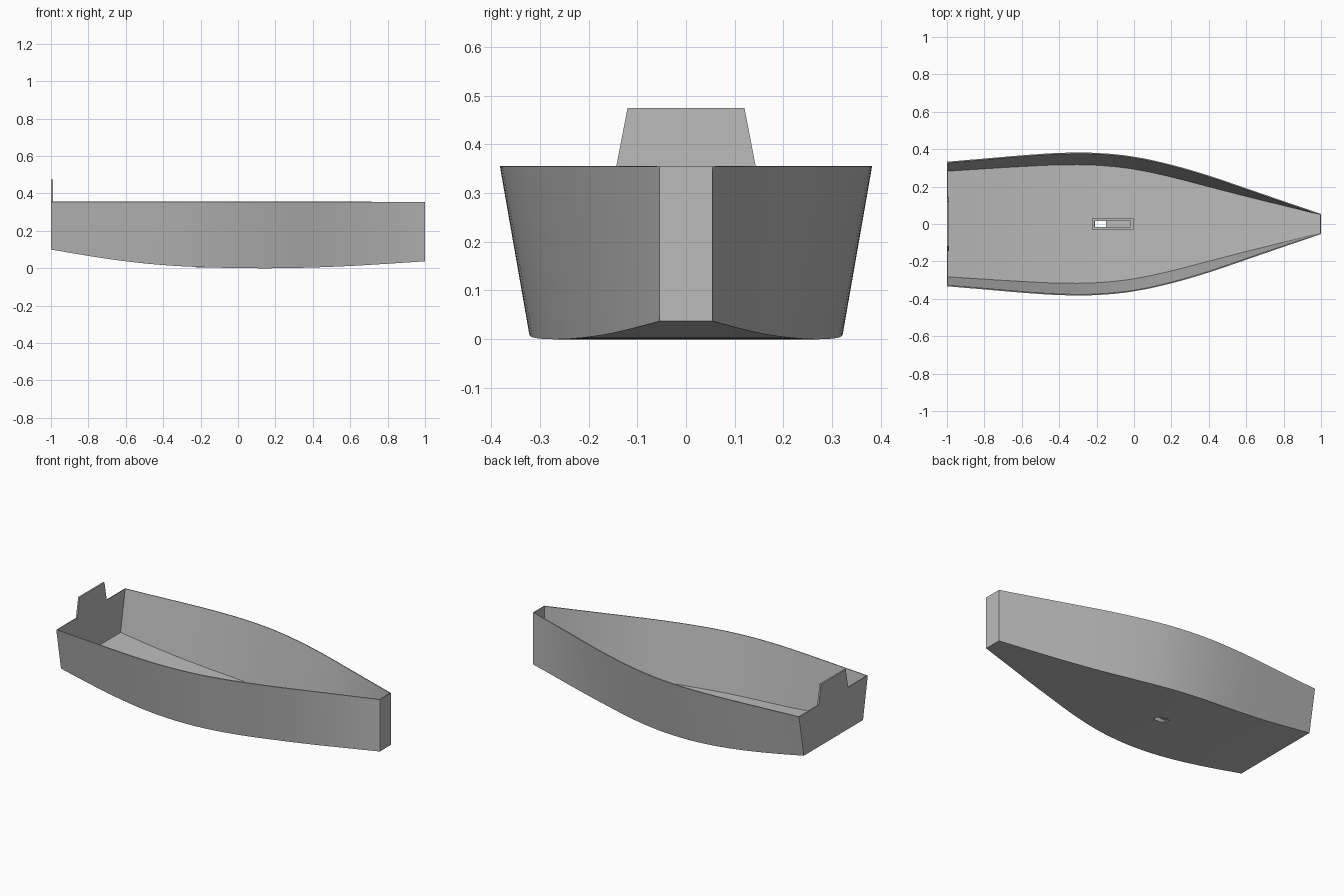
import bpy, bmesh

if "Cube" in bpy.data.objects:
    bpy.data.objects.remove(bpy.data.objects["Cube"])

grey = bpy.data.materials.new("plain_grey")
grey.use_nodes = True
grey.diffuse_color = (0.5, 0.5, 0.5, 1)
grey.node_tree.nodes["Principled BSDF"].inputs["Base Color"].default_value = (0.5, 0.5, 0.5, 1)

SHEER = 0.355                      # height of the flat gunwale
SLOT = (-0.21, -0.018, 0.015)      # x start, x end, half width

# Stations: x, gunwale half width, chine half width, keel height
STATIONS = [
    (-1.0, 0.333, 0.287, 0.100), (-0.8, 0.350, 0.300, 0.066),
    (-0.6, 0.367, 0.312, 0.037), (-0.4, 0.380, 0.321, 0.017),
    (-0.2, 0.380, 0.319, 0.006), (0.0, 0.360, 0.298, 0.001),
    (0.2, 0.317, 0.256, 0.000), (0.4, 0.259, 0.204, 0.004),
    (0.6, 0.191, 0.153, 0.012), (0.8, 0.122, 0.103, 0.024),
    (1.0, 0.054, 0.054, 0.037)]


def station_at(x):
    """Smooth interpolation through the stations."""
    i = min(int((x + 1) / 0.2 + 1e-6), len(STATIONS) - 2)
    u = (x - STATIONS[i][0]) / 0.2
    last = len(STATIONS) - 1
    b, c = STATIONS[i], STATIONS[i + 1]
    a = STATIONS[i - 1] if i else [2 * p - q for p, q in zip(b, c)]
    d = STATIONS[i + 2] if i + 2 <= last else [2 * q - p for p, q in zip(b, c)]
    return [q + 0.5 * u * (r - p + u * (2 * p - 5 * q + 4 * r - s + u * (3 * (q - r) + s - p)))
            for p, q, r, s in zip(a, b, c, d)][1:]


def finish(name, bm, smooth=False):
    mesh = bpy.data.meshes.new(name)
    bm.to_mesh(mesh)
    bm.free()
    mesh.materials.append(grey)
    obj = bpy.data.objects.new(name, mesh)
    bpy.context.collection.objects.link(obj)
    bpy.ops.object.select_all(action="DESELECT")
    obj.select_set(True)
    bpy.context.view_layer.objects.active = obj
    if smooth:
        shell = obj.modifiers.new("shell", "SOLIDIFY")
        shell.thickness = 0.006
        shell.offset = -1
        shell.use_even_offset = True
        bpy.ops.object.modifier_apply(modifier="shell")
        bpy.ops.object.shade_smooth_by_angle(angle=0.5)
    return obj


# Hull: flared sides, rockered floor with a slot, flat transom and stem
xs = sorted([-1 + 0.05 * i for i in range(41)
             if abs(-1 + 0.05 * i - SLOT[0]) > 0.02 and abs(-1 + 0.05 * i - SLOT[1]) > 0.03]
            + list(SLOT[:2]))
bm = bmesh.new()
rows = []
for x in xs:
    top, chine, keel = station_at(x)
    section = [(-top, SHEER), (-chine, keel), (-SLOT[2], keel),
               (SLOT[2], keel), (chine, keel), (top, SHEER)]
    rows.append([bm.verts.new((x, y, z)) for y, z in section])
for x, near, far in zip(xs, rows, rows[1:]):
    for j in range(5):
        if not (j == 2 and x == SLOT[0]):
            bm.faces.new((near[j], near[j + 1], far[j + 1], far[j]))
bm.faces.new(rows[0][::-1])
bm.faces.new(rows[-1])
hull = finish("hull", bm, smooth=True)

# Centreboard case: a rectangular tube standing around the slot
bm = bmesh.new()
loops = []
for margin in (0.015, 0):
    x0, x1, w = SLOT[0] - margin, SLOT[1] + margin, SLOT[2] + margin
    for z in (0.004, 0.08):
        loops.append([bm.verts.new((x, y, z)) for x, y in
                      ((x0, -w), (x1, -w), (x1, w), (x0, w))])
out_low, out_high, in_low, in_high = loops
for a, b in ((out_low, out_high), (out_high, in_high), (in_high, in_low), (in_low, out_low)):
    for i in range(4):
        k = (i + 1) % 4
        bm.faces.new((a[i], a[k], b[k], b[i]))
finish("centreboard_case", bm)

# Raised plate on the transom
bm = bmesh.new()
profile = [(-0.145, SHEER - 0.01), (0.145, SHEER - 0.01), (0.12, 0.475), (-0.12, 0.475)]
face = bm.faces.new([bm.verts.new((-1, y, z)) for y, z in profile])
extruded = bmesh.ops.extrude_face_region(bm, geom=[face])
bmesh.ops.translate(bm, vec=(0.01, 0, 0),
                    verts=[v for v in extruded["geom"] if isinstance(v, bmesh.types.BMVert)])
bmesh.ops.recalc_face_normals(bm, faces=bm.faces)
finish("transom_plate", bm)
